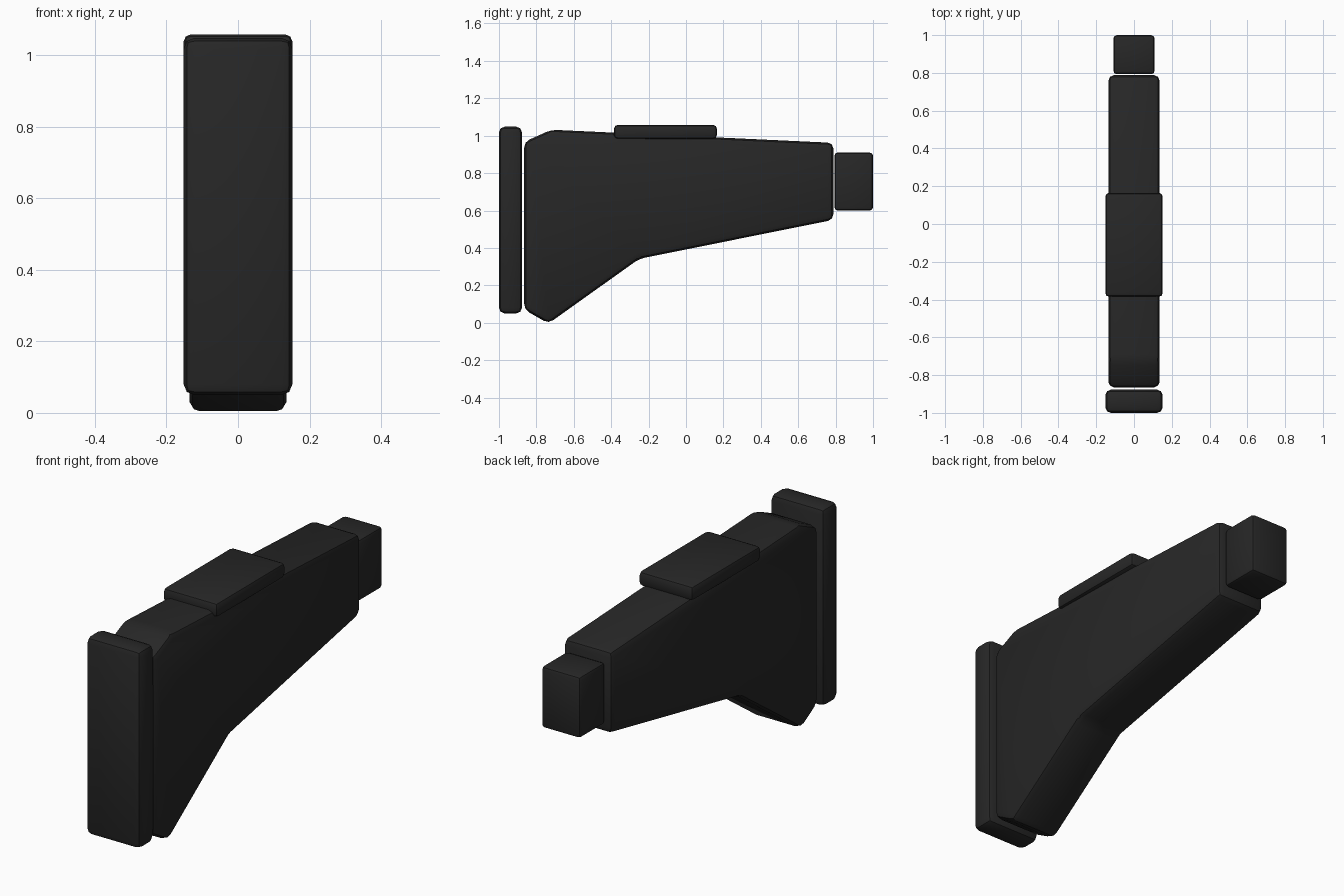
import bpy, bmesh, math

if "Cube" in bpy.data.objects:
    bpy.data.objects.remove(bpy.data.objects["Cube"])

black = bpy.data.materials.new("matte black")
black.diffuse_color = (0.02, 0.02, 0.02, 1)
black.use_nodes = True
black.node_tree.nodes["Principled BSDF"].inputs["Base Color"].default_value = black.diffuse_color


def slab(name, profile, half_width, bevel):
    """Extrude a (y, z) side profile across x and round every edge."""
    bm = bmesh.new()
    face = bm.faces.new([bm.verts.new((-half_width, y, z)) for y, z in profile])
    ext = bmesh.ops.extrude_face_region(bm, geom=[face])
    verts = [g for g in ext["geom"] if isinstance(g, bmesh.types.BMVert)]
    bmesh.ops.translate(bm, vec=(2 * half_width, 0, 0), verts=verts)
    bmesh.ops.recalc_face_normals(bm, faces=bm.faces[:])
    bmesh.ops.bevel(bm, geom=bm.edges[:], offset=bevel, offset_type='OFFSET',
                    segments=2, profile=0.5, affect='EDGES')
    mesh = bpy.data.meshes.new(name)
    bm.to_mesh(mesh)
    bm.free()
    mesh.materials.append(black)
    obj = bpy.data.objects.new(name, mesh)
    bpy.context.collection.objects.link(obj)
    bpy.ops.object.select_all(action='DESELECT')
    obj.select_set(True)
    bpy.context.view_layer.objects.active = obj
    bpy.ops.object.shade_smooth_by_angle(angle=math.radians(30))
    return obj


def box(y0, y1, z0, z1):
    return [(y0, z0), (y1, z0), (y1, z1), (y0, z1)]


# Tapered main body
slab("stock_body", [(-0.865, 0.07), (-0.735, -0.004), (-0.25, 0.342), (0.788, 0.55),
                    (0.788, 0.962), (-0.72, 1.032), (-0.865, 0.967)], 0.136, 0.03)
# Rear plate, standing just clear of the body
slab("butt_plate", box(-1.0, -0.877, 0.05, 1.048), 0.152, 0.03)
# Raised cheek pad on top
slab("cheek_pad", box(-0.385, 0.165, 0.983, 1.058), 0.152, 0.02)
# Connector block at the far end
slab("connector", box(0.793, 1.0, 0.6, 0.91), 0.109, 0.018)
